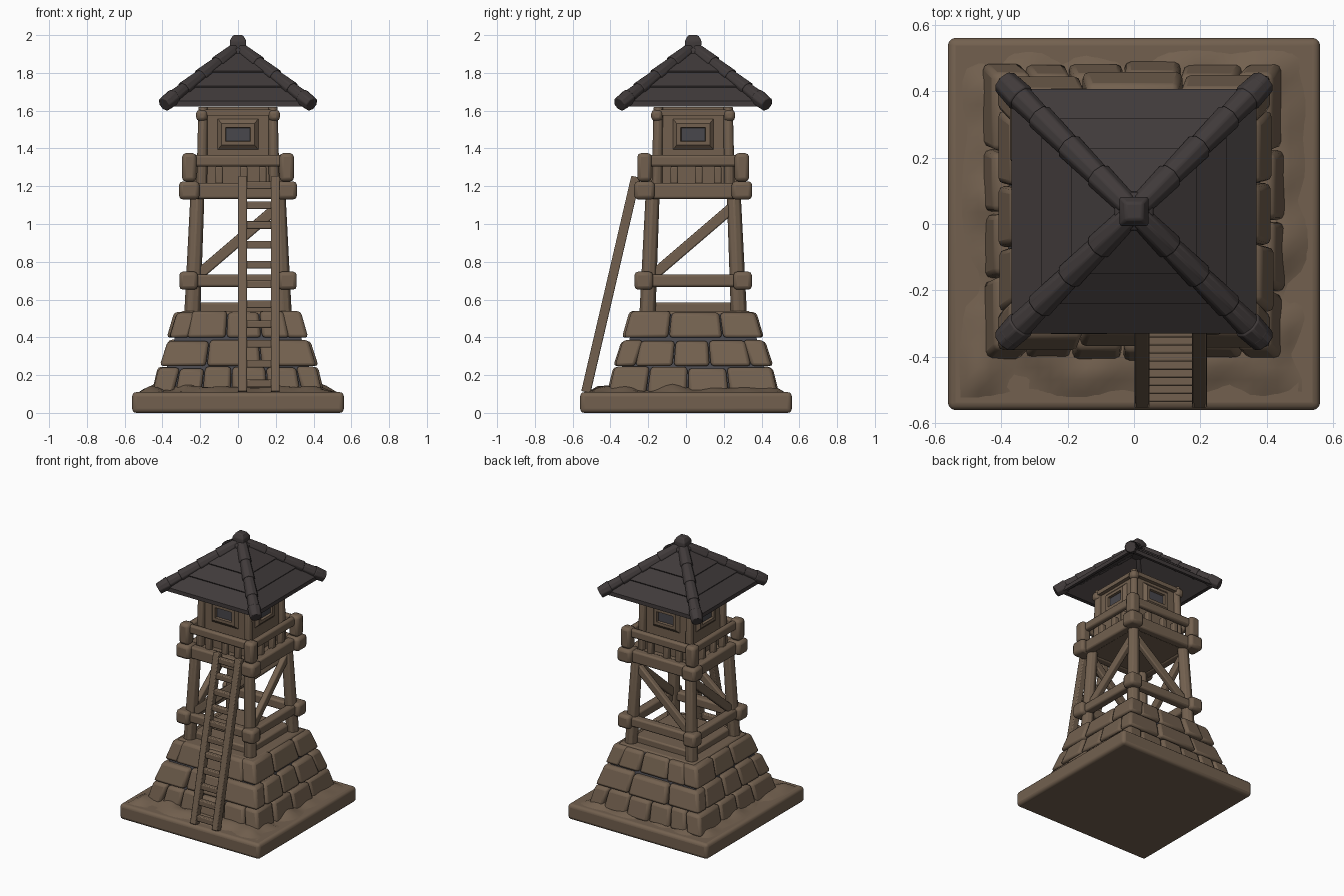
import bpy, bmesh, math, random
from mathutils import Vector, Matrix, noise

if "Cube" in bpy.data.objects:
    bpy.data.objects.remove(bpy.data.objects["Cube"], do_unlink=True)
random.seed(4)
CY = 0.038  # the tower stands slightly behind the middle of the ground slab


def material(name, rgb):
    m = bpy.data.materials.new(name)
    m.use_nodes = True
    m.diffuse_color = (*rgb, 1)
    node = m.node_tree.nodes["Principled BSDF"]
    node.inputs["Base Color"].default_value = (*rgb, 1)
    node.inputs["Roughness"].default_value = 0.9
    return m


BROWN = material("earthy brown", (0.17, 0.118, 0.078))
SLATE = material("dark slate", (0.052, 0.043, 0.043))
GREY = material("mortar grey", (0.065, 0.063, 0.072))


def finish(name, bm, mat, bevel=0.0, segments=2, angle=40, offset=CY):
    bmesh.ops.recalc_face_normals(bm, faces=bm.faces)
    me = bpy.data.meshes.new(name)
    bm.to_mesh(me)
    bm.free()
    me.materials.append(mat)
    ob = bpy.data.objects.new(name, me)
    ob.location.y = offset
    bpy.context.collection.objects.link(ob)
    if bevel:
        mod = ob.modifiers.new("soft edges", "BEVEL")
        mod.width, mod.segments, mod.limit_method = bevel, segments, "ANGLE"
    bpy.ops.object.select_all(action="DESELECT")
    ob.select_set(True)
    bpy.context.view_layer.objects.active = ob
    bpy.ops.object.shade_smooth_by_angle(angle=math.radians(angle))
    return ob


def box(bm, centre, size):
    m = Matrix.Translation(centre) @ Matrix.Diagonal((*size, 1))
    return bmesh.ops.create_cube(bm, size=1, matrix=m)["verts"]


def beam(bm, a, b, w, h=None):
    # Squared timber between two points
    a, b = Vector(a), Vector(b)
    d = b - a
    x = d.cross(Vector((0, 0, 1)))
    x = Vector((1, 0, 0)) if x.length < 0.3 * d.length else x.normalized()
    z = d.normalized()
    y = z.cross(x).normalized()
    x = y.cross(z)
    rot = Matrix((x, y, z)).transposed().to_4x4()
    m = Matrix.Translation((a + b) / 2) @ rot @ Matrix.Diagonal((w, h or w, d.length, 1))
    bmesh.ops.create_cube(bm, size=1, matrix=m)


def log(bm, a, b, r0, r1, sides=8):
    # Round timber between two points
    a, b = Vector(a), Vector(b)
    m = Matrix.Translation((a + b) / 2) @ (b - a).to_track_quat("Z", "Y").to_matrix().to_4x4()
    bmesh.ops.create_cone(bm, cap_ends=True, segments=sides, radius1=r0, radius2=r1,
                          depth=(b - a).length, matrix=m)


def turn(k):
    return Matrix.Rotation(k * math.pi / 2, 3, "Z")


def square_rings(bm, rings):
    # Skin a stack of squares given as (half width, height)
    loops = [[bm.verts.new((sx * r, sy * r, z)) for sx, sy in CORNERS] for r, z in rings]
    for lo, hi in zip(loops, loops[1:]):
        for i in range(4):
            j = (i + 1) % 4
            bm.faces.new((lo[i], lo[j], hi[j], hi[i]))
    bm.faces.new(loops[0])
    bm.faces.new(loops[-1])


CORNERS = [(-1, -1), (1, -1), (1, 1), (-1, 1)]

# Ground slab and the uneven soil on it
bm = bmesh.new()
box(bm, (0, 0, 0.055), (1.12, 1.12, 0.11))
finish("ground_slab", bm, BROWN, 0.022, 3, offset=0)
bm = bmesh.new()
bmesh.ops.create_grid(bm, x_segments=30, y_segments=30, size=0.54)
for v in bm.verts:
    edge = max(abs(v.co.x), abs(v.co.y))
    lift = 0.024 + 0.035 * noise.noise(v.co * 7 + Vector((3, 1, 0)))
    v.co.z = 0.1 + max(lift, 0.004) * min(1, (0.54 - edge) / 0.07) + 0.012 * (edge < 0.45)
finish("soil_mounds", bm, BROWN, angle=60, offset=0)

# Stone foot: grey mortar core with courses of bevelled blocks
bm = bmesh.new()
square_rings(bm, [(0.415, 0.1), (0.30, 0.53)])
finish("mortar_core", bm, GREY)

COURSES = [(0.1, 0.245, 0.452, 0.418, 4), (0.245, 0.39, 0.418, 0.375, 3), (0.395, 0.54, 0.37, 0.33, 3)]
bm = bmesh.new()
for row, (z0, z1, r0, r1, count) in enumerate(COURSES):
    for side in range(4):
        reach = 1 if (side + row) % 2 else 0.74
        cuts = [-reach + 2 * reach * i / count for i in range(count + 1)]
        for i in range(1, count):
            cuts[i] += random.uniform(-0.1, 0.1)
        for u0, u1 in zip(cuts, cuts[1:]):
            push = random.uniform(-0.008, 0.008)
            drop = random.uniform(-0.008, 0.004)
            verts = box(bm, (0, 0, 0), (2, 2, 2))
            for v in verts:
                r = r0 if v.co.z < 0 else r1
                u = u0 + 0.008 if v.co.x < 0 else u1 - 0.008
                out = r + push if v.co.y < 0 else r - 0.11
                z = z0 + 0.003 if v.co.z < 0 else z1 - 0.003 + drop
                v.co = turn(side) @ Vector((u * r, -out, z))
finish("foundation_stones", bm, BROWN, 0.018, 2, 50)

bm = bmesh.new()
box(bm, (0, 0, 0.535), (0.46, 0.46, 0.1))
square_rings(bm, [(0.31, 0.45), (0.30, 0.54)])
finish("foundation_top", bm, BROWN, 0.01)

# Leaning posts, with chunky joints at the corners
bm = bmesh.new()
for sx, sy in CORNERS:
    log(bm, (sx * 0.243, sy * 0.243, 0.5), (sx * 0.213, sy * 0.213, 1.2), 0.044, 0.038)
    log(bm, (sx * 0.192, sy * 0.192, 1.18), (sx * 0.185, sy * 0.185, 1.62), 0.03, 0.026)
finish("corner_posts", bm, BROWN, 0.006)

bm = bmesh.new()
for sx, sy in CORNERS:
    box(bm, (sx * 0.262, sy * 0.262, 0.7), (0.098, 0.098, 0.096))
    box(bm, (sx * 0.258, sy * 0.258, 1.178), (0.108, 0.108, 0.096))
    box(bm, (sx * 0.258, sy * 0.258, 1.3), (0.076, 0.076, 0.15))
    box(bm, (sx * 0.192, sy * 0.192, 1.575), (0.06, 0.06, 0.06))
finish("corner_joints", bm, BROWN, 0.02, 2, 50)

# Horizontal beams and diagonal braces on every side
bm = bmesh.new()
for k in range(4):
    for r, z, w, h in ((0.25, 0.7, 0.06, 0.066), (0.25, 1.175, 0.06, 0.084), (0.25, 1.335, 0.04, 0.06)):
        beam(bm, turn(k) @ Vector((-r, -r, z)), turn(k) @ Vector((r, -r, z)), w, h)
finish("side_beams", bm, BROWN, 0.012)

bm = bmesh.new()
for s in (-1, 1):
    beam(bm, (-0.21, s * 0.232, 0.73), (0.21, s * 0.215, 1.09), 0.04, 0.056)
    beam(bm, (s * 0.232, -0.21, 0.73), (s * 0.215, 0.21, 1.09), 0.04, 0.056)
finish("diagonal_braces", bm, BROWN, 0.008)

# Lookout floor with small spacer blocks under the rail
bm = bmesh.new()
box(bm, (0, 0, 1.175), (0.5, 0.5, 0.07))
for k in range(4):
    for x in (-0.1, 0.03, 0.13):
        c = turn(k) @ Vector((x, -0.225, 1.25))
        box(bm, c, (0.04, 0.04, 0.11))
finish("lookout_floor", bm, BROWN, 0.008)

# Cabin with slanted window surrounds and dark openings
bm = bmesh.new()
box(bm, (0, 0, 1.41), (0.366, 0.366, 0.42))
finish("cabin_walls", bm, BROWN, 0.008)

frames, panes = bmesh.new(), bmesh.new()
for k in range(4):
    loops = []
    for w, h, d in ((0.11, 0.085, 0.18), (0.088, 0.058, 0.205), (0.066, 0.037, 0.205), (0.062, 0.034, 0.186)):
        loops.append([frames.verts.new(turn(k) @ Vector((sx * w, -d, 1.475 + sz * h))) for sx, sz in CORNERS])
    for lo, hi in zip(loops, loops[1:]):
        for i in range(4):
            j = (i + 1) % 4
            frames.faces.new((lo[i], lo[j], hi[j], hi[i]))
    panes.faces.new([panes.verts.new(turn(k) @ Vector((sx * 0.066, -0.188, 1.475 + sz * 0.037)))
                     for sx, sz in CORNERS])
    # Wall plate under the eaves
    beam(frames, turn(k) @ Vector((-0.2, -0.195, 1.59)), turn(k) @ Vector((0.2, -0.195, 1.59)), 0.03)
finish("window_frames", frames, BROWN)
finish("window_openings", panes, GREY)

# Hollow roof in overlapping slate courses
bm = bmesh.new()
square_rings(bm, [(0.04, 1.875), (0.345, 1.625), (0.368, 1.622), (0.368, 1.65), (0.275, 1.722),
                  (0.279, 1.73), (0.185, 1.802), (0.189, 1.81), (0.03, 1.925)])
finish("roof_slopes", bm, SLATE, angle=25)

bm = bmesh.new()
for sx, sy in CORNERS:
    foot, top = Vector((sx * 0.375, sy * 0.375, 1.645)), Vector((sx * 0.02, sy * 0.02, 1.92))
    for i in range(4):
        # Ridge tiles, each overlapping the one below
        log(bm, foot.lerp(top, i / 4), foot.lerp(top, (i + 1) / 4 + 0.01), 0.043, 0.036)
    log(bm, foot + (foot - top).normalized() * 0.025, foot.lerp(top, 0.1), 0.04, 0.046)
finish("roof_ridges", bm, SLATE, 0.006)

bm = bmesh.new()
square_rings(bm, [(0.06, 1.89), (0.058, 1.925), (0.042, 1.935), (0.044, 1.97), (0.026, 2.0)])
finish("roof_cap", bm, SLATE, 0.007)

# Ladder leaning on the front
FOOT, HEAD = Vector((0, -0.53, 0.11)), Vector((0, -0.265, 1.25))
bm = bmesh.new()
for x in (0.024, 0.197):
    shift = Vector((x, 0, 0))
    beam(bm, FOOT + shift, HEAD + shift, 0.046, 0.05)
for i in range(11):
    p = FOOT.lerp(HEAD, 0.04 + 0.092 * i)
    box(bm, p + Vector((0.11, 0, 0)), (0.15, 0.034, 0.04))
finish("ladder", bm, BROWN, 0.006, offset=0)
